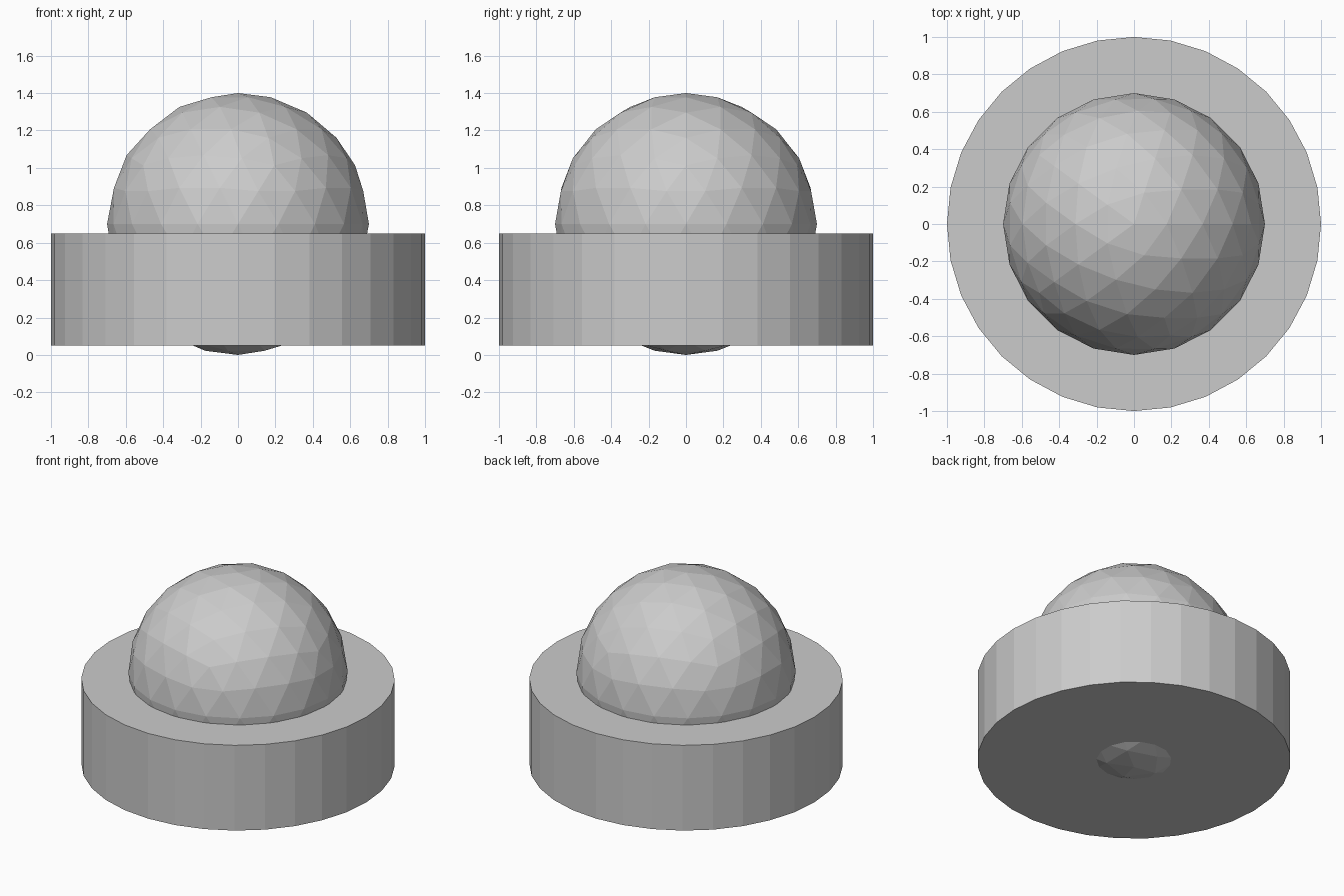
import bpy

if "Cube" in bpy.data.objects:
    bpy.data.objects.remove(bpy.data.objects["Cube"])

# Round base
bpy.ops.mesh.primitive_cylinder_add(vertices=32, radius=1.0, depth=0.6, location=(0, 0, 0.35))
bpy.context.object.name = "round_base"

# Faceted dome: a low-poly ball sunk through the base
bpy.ops.mesh.primitive_ico_sphere_add(subdivisions=3, radius=0.7, location=(0, 0, 0.7))
bpy.context.object.name = "faceted_ball"
